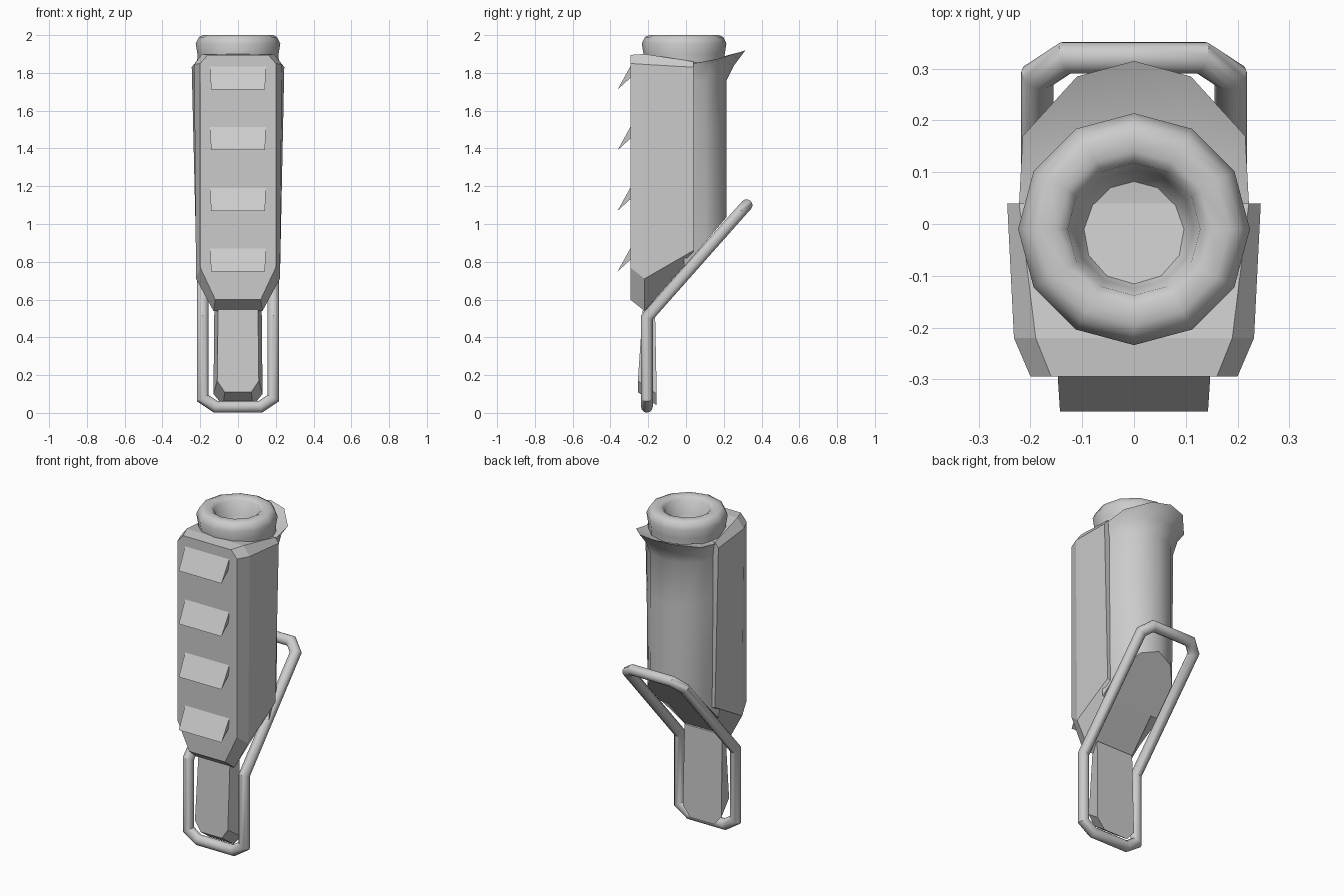
import bpy, bmesh, math
from mathutils import Vector

if "Cube" in bpy.data.objects:
    bpy.data.objects.remove(bpy.data.objects["Cube"])


def finish(bm, name, angle=None):
    bmesh.ops.remove_doubles(bm, verts=bm.verts, dist=1e-5)
    bmesh.ops.recalc_face_normals(bm, faces=bm.faces)
    me = bpy.data.meshes.new(name)
    bm.to_mesh(me)
    bm.free()
    ob = bpy.data.objects.new(name, me)
    bpy.context.collection.objects.link(ob)
    if angle:
        bpy.ops.object.select_all(action='DESELECT')
        ob.select_set(True)
        bpy.context.view_layer.objects.active = ob
        bpy.ops.object.shade_smooth_by_angle(angle=math.radians(angle))
    return ob


def skin(bm, rows, closed=True):
    """Bridge rows of points with quads; return the vertex rows."""
    vs = [[bm.verts.new(p) for p in r] for r in rows]
    n = len(vs[0])
    for a, b in zip(vs, vs[1:]):
        for i in range(n if closed else n - 1):
            j = (i + 1) % n
            bm.faces.new((a[i], a[j], b[j], b[i]))
    return vs


def sym(half):
    """Complete a right-hand outline with its mirror image."""
    return half + [(-x, y, z) for x, y, z in reversed(half)]


def loft(name, halves, angle=None):
    bm = bmesh.new()
    vs = skin(bm, [sym(h) for h in halves])
    bm.faces.new(vs[0])
    bm.faces.new(vs[-1])
    return finish(bm, name, angle)


def cut_z(y):
    """Height of the slanted underside."""
    return 0.82 + (y - 0.03) * 1.17


# Faceted front housing
loft("front_housing", [
    [(0.12, -0.295, 0.60), (0.20, -0.295, 0.77), (0.20, -0.295, 1.85), (0.16, -0.295, 1.895)],
    [(0.13, -0.22, 0.54), (0.222, -0.22, 0.71), (0.232, -0.22, 1.845), (0.19, -0.22, 1.90)],
    [(0.13, 0.04, cut_z(0.04)), (0.222, 0.04, 0.86), (0.245, 0.04, 1.83), (0.222, 0.04, 1.86)],
])

# Rounded rear shell with slanted base and flared top lip
arc = [(0.222 * math.cos(k * math.pi / 6), -0.01 + 0.224 * math.sin(k * math.pi / 6))
       for k in range(7)]
lip = [(0.222, 0.04, 1.85), (0.215, 0.17, 1.875), (0.11, 0.285, 1.91), (0, 0.315, 1.92)]
lip += [(-x, y, z) for x, y, z in reversed(lip[:3])]
bm = bmesh.new()
rows = [[(x * 0.97, y, cut_z(y)) for x, y in arc],
        [(x, y, 1.5) for x, y in arc],
        [(x, y, 1.76) for x, y in arc],
        [(x + (l[0] - x) * 0.4, y + (l[1] - y) * 0.4, 1.84) for (x, y), l in zip(arc, lip)],
        lip,
        [(x * 0.9, y * 0.9, 1.86) for x, y in arc]]
vs = skin(bm, rows, closed=False)
bm.faces.new(vs[0])
bm.faces.new(vs[-1])
finish(bm, "rear_shell", 40)

# Turned collar with a bowl-shaped opening
bm = bmesh.new()
profile = [(0.212, 1.80), (0.215, 1.90), (0.224, 1.955), (0.207, 1.99), (0.185, 2.0),
           (0.15, 2.0), (0.128, 1.985), (0.115, 1.90), (0.075, 1.83), (0.001, 1.81)]
vs = skin(bm, [[(r * math.cos(k * math.pi / 6), -0.01 + r * math.sin(k * math.pi / 6), z)
                for k in range(12)] for r, z in profile])
bm.faces.new(vs[0])
bm.faces.new(vs[-1])
finish(bm, "collar", 50)

# Downward-pointing grip fins on the front
for i in range(4):
    top = 1.842 - 0.321 * i
    bm = bmesh.new()
    vs = skin(bm, [[(s * 0.148, -0.285, top + 0.01), (s * 0.143, -0.362, top - 0.13),
                    (s * 0.143, -0.285, top - 0.06)] for s in (-1, 1)])
    bm.faces.new(vs[0])
    bm.faces.new(vs[1])
    finish(bm, f"grip_fin_{i + 1}")

# Tapered lower tongue
loft("lower_tongue", [
    [(0.07, -0.255, 0.11), (0.11, -0.255, 0.17), (0.105, -0.225, 0.60)],
    [(0.08, -0.155, 0.04), (0.13, -0.155, 0.10), (0.125, -0.165, 0.59)],
])

# Bent wire loop: mitred half sweep, mirrored across x
path = [Vector(p) for p in [(0, -0.207, 0.032), (0.118, -0.207, 0.032), (0.187, -0.207, 0.078),
                            (0.187, -0.207, 0.505), (0.187, 0.285, 1.06),
                            (0.132, 0.321, 1.10), (0, 0.321, 1.10)]]
R, N = 0.031, 12
ring = [path[0] + Vector((0, R * math.cos(2 * math.pi * k / N), R * math.sin(2 * math.pi * k / N)))
        for k in range(N)]
rings = [ring]
for i in range(1, len(path)):
    d = (path[i] - path[i - 1]).normalized()
    e = (path[i + 1] - path[i]).normalized() if i + 1 < len(path) else d
    n = (d + e).normalized()
    ring = [p + d * ((path[i] - p).dot(n) / d.dot(n)) for p in ring]
    rings.append(ring)
bm = bmesh.new()
skin(bm, rings)
skin(bm, [[(-p.x, p.y, p.z) for p in r] for r in rings])
finish(bm, "wire_loop", 35)
